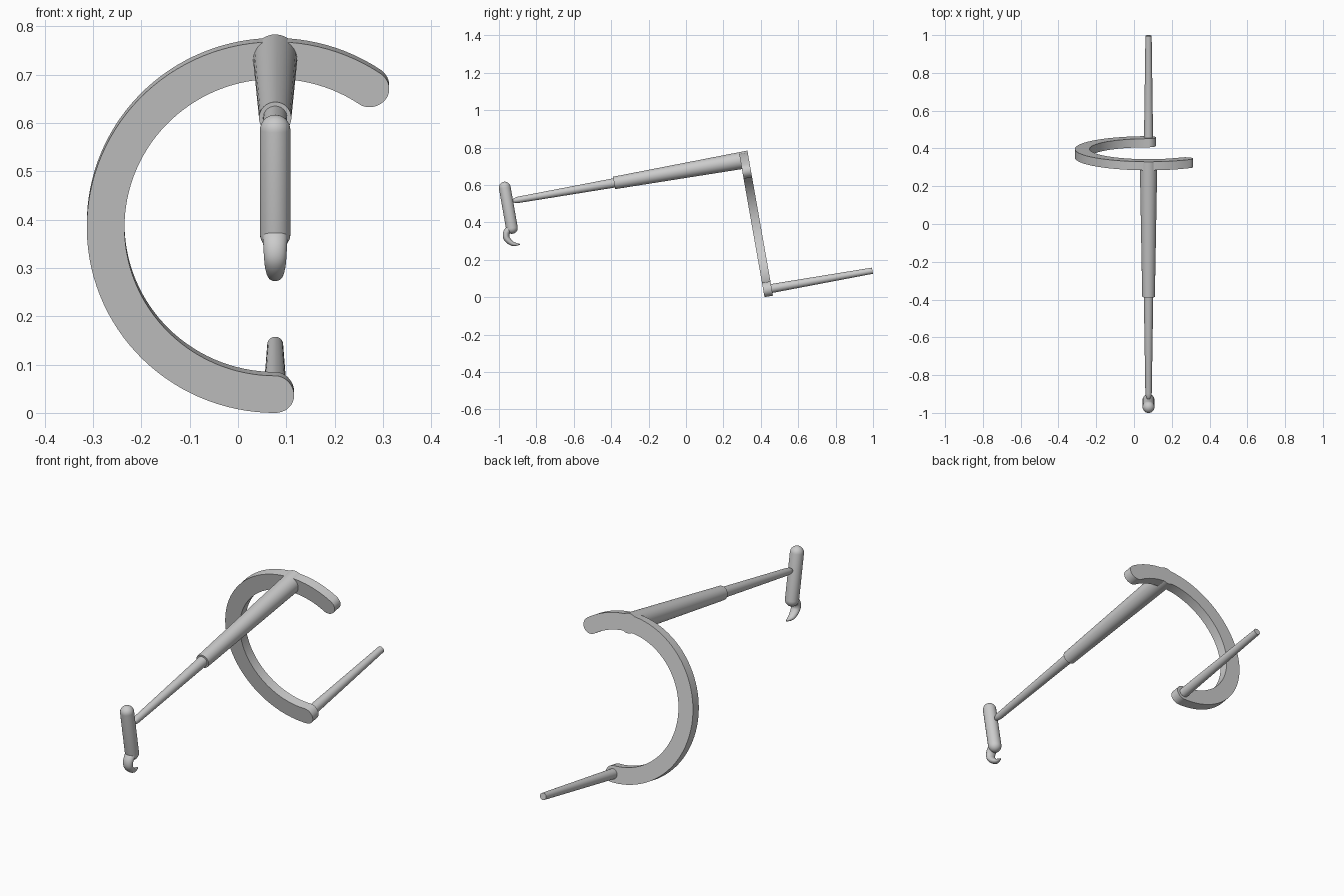
import bpy, bmesh
from math import sin, cos, pi, radians
from mathutils import Matrix, Vector

cube = bpy.data.objects.get("Cube")
if cube:
    bpy.data.objects.remove(cube)

# Local frame: y runs along the arms, the ring lies in x-z, origin at ring centre
FRAME = Matrix.Translation((0.077, 0.352, 0.384)) @ Matrix.Rotation(radians(10), 4, 'X')
RING_R, HALF_W, DEPTH = 0.351, 0.039, 0.046


def finish(name, bm):
    bmesh.ops.remove_doubles(bm, verts=bm.verts, dist=1e-5)
    bmesh.ops.recalc_face_normals(bm, faces=bm.faces)
    mesh = bpy.data.meshes.new(name)
    bm.to_mesh(mesh)
    bm.free()
    obj = bpy.data.objects.new(name, mesh)
    bpy.context.collection.objects.link(obj)
    obj.matrix_world = FRAME
    bpy.ops.object.select_all(action='DESELECT')
    obj.select_set(True)
    bpy.context.view_layer.objects.active = obj
    bpy.ops.object.shade_smooth_by_angle(angle=radians(35))
    return obj


def loft(name, loops):
    """Skin a list of equal-length closed loops and cap both ends."""
    bm = bmesh.new()
    rows = [[bm.verts.new(p) for p in loop] for loop in loops]
    n = len(rows[0])
    for a, b in zip(rows, rows[1:]):
        for i in range(n):
            j = (i + 1) % n
            bm.faces.new((a[i], a[j], b[j], b[i]))
    bm.faces.new(rows[0])
    bm.faces.new(rows[-1])
    return finish(name, bm)


def tube(name, path, sides=32, wide=1.0):
    """Round tube through (y, z, radius) stations in the middle plane."""
    pts = [Vector((0, y, z)) for y, z, r in path]
    loops = []
    for k, (y, z, r) in enumerate(path):
        along = (pts[min(k + 1, len(pts) - 1)] - pts[max(k - 1, 0)]).normalized()
        side = Vector((1, 0, 0))
        up = side.cross(along)
        loops.append([pts[k] + side * (r * wide * cos(a)) + up * (r * sin(a))
                      for a in (2 * pi * i / sides for i in range(sides))])
    return loft(name, loops)


# Open ring with rounded ends, swept as a rectangular section
start, end = radians(56), radians(270)
caps = [radians(90 * i / 10) for i in range(10, 0, -1)]
stations = [(start - HALF_W * sin(p) / RING_R, HALF_W * cos(p)) for p in caps]
stations += [(start + (end - start) * i / 72, HALF_W) for i in range(73)]
stations += [(end + HALF_W * sin(p) / RING_R, HALF_W * cos(p)) for p in reversed(caps)]
sections = []
for angle, half in stations:
    corners = ((RING_R - half, 0), (RING_R + half, 0),
               (RING_R + half, DEPTH), (RING_R - half, DEPTH))
    sections.append([(r * cos(angle), y, r * sin(angle)) for r, y in corners])
loft("open_ring", sections)

# Telescoping upper arm: thick sleeve and thin rod with a rounded tip
tube("upper_arm_sleeve", [(-0.686, RING_R, 0.0335), (DEPTH, RING_R, 0.0465)])
tube("upper_arm_rod", [(-1.238, RING_R, 0.006), (-1.231, RING_R, 0.011),
                       (-1.22, RING_R, 0.015), (-1.205, RING_R, 0.017),
                       (-0.65, RING_R, 0.0255)])

# Lower rod pointing backwards
tube("lower_rod", [(0.01, -RING_R, 0.0245), (0.593, -RING_R, 0.0165)])

# Capsule handle at the front
rad, low, high, grip_y = 0.0315, 0.209, 0.428, -1.266
arc = [radians(90 * i / 8) for i in range(9)]
grip = [(grip_y, low - rad * cos(a), rad * sin(a) + 1e-6) for a in arc]
grip += [(grip_y, high + rad * sin(a), rad * cos(a) + 1e-6) for a in arc]
tube("handle", grip)

# Tapering hook, smoothed through a few control stations
hook = [(-1.268, 0.215, 0.019), (-1.285, 0.203, 0.019), (-1.300, 0.186, 0.018),
        (-1.304, 0.163, 0.017), (-1.292, 0.140, 0.015),
        (-1.271, 0.122, 0.011), (-1.239, 0.115, 0.003)]
ctrl = [Vector(p) for p in [hook[0]] + hook + [hook[-1]]]
curve = []
for p0, p1, p2, p3 in zip(ctrl, ctrl[1:], ctrl[2:], ctrl[3:]):
    for i in range(5):
        t = i / 5
        curve.append(0.5 * (2 * p1 + (p2 - p0) * t + (2 * p0 - 5 * p1 + 4 * p2 - p3) * t ** 2
                            + (3 * p1 - p0 - 3 * p2 + p3) * t ** 3))
curve.append(ctrl[-1])
tube("hook", [tuple(p) for p in curve], sides=24, wide=1.35)
